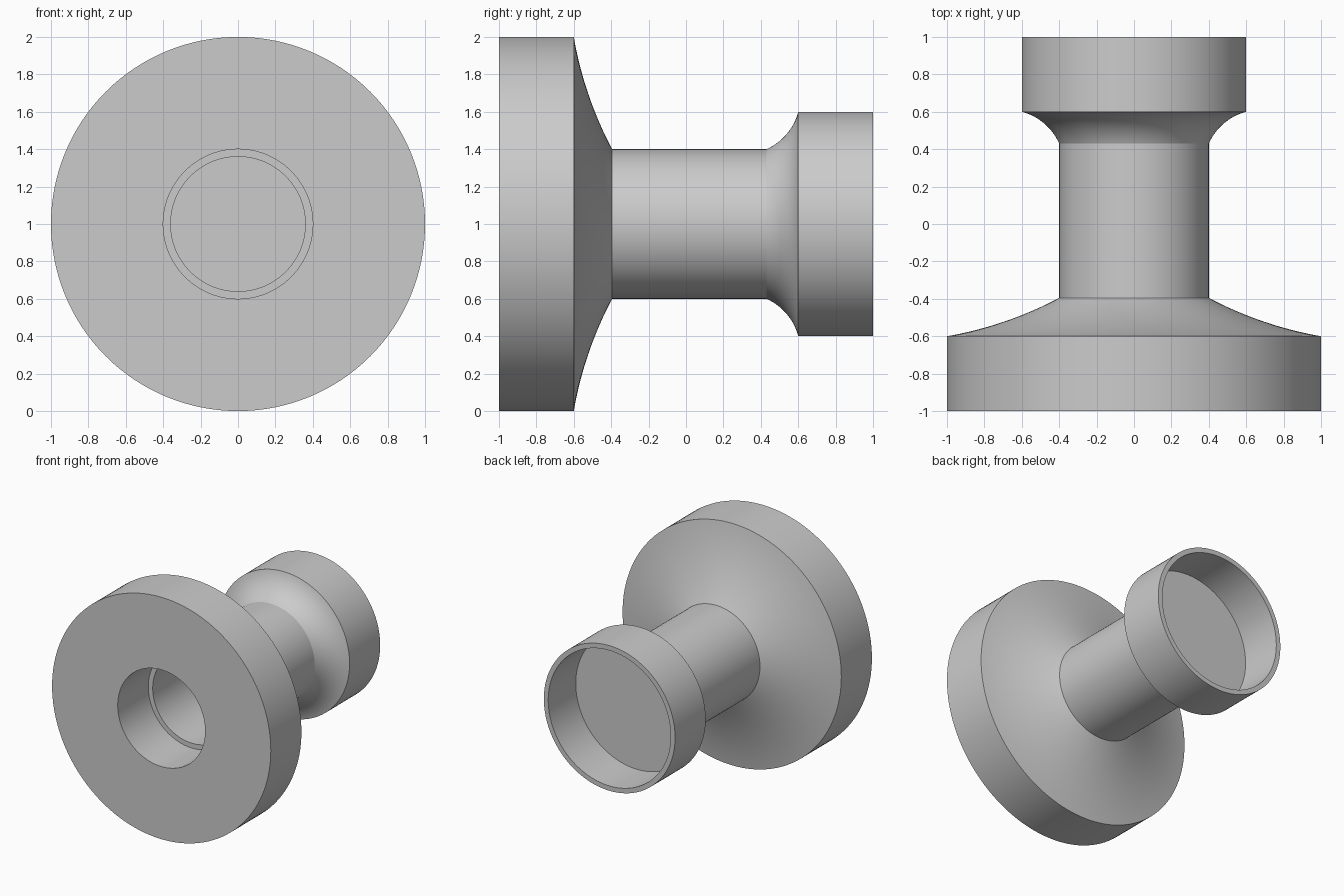
import bpy
import bmesh
import math

if "Cube" in bpy.data.objects:
    bpy.data.objects.remove(bpy.data.objects["Cube"])

SEGMENTS = 128
AXIS_Z = 1.0

grey = bpy.data.materials.new("plain grey")
grey.diffuse_color = (0.6, 0.6, 0.6, 1.0)
grey.use_nodes = True
grey.node_tree.nodes["Principled BSDF"].inputs["Base Color"].default_value = grey.diffuse_color


def arc(a, b, sag, steps=16):
    """Circular arc from a to b, bulging by sag to the left of a->b."""
    dx, dy = b[0] - a[0], b[1] - a[1]
    chord = math.hypot(dx, dy)
    nx, ny = -dy / chord, dx / chord
    half = 2 * math.atan(2 * sag / chord)
    radius = chord / (2 * math.sin(half))
    points = []
    for i in range(steps + 1):
        t = -half + 2 * half * i / steps
        along = radius * math.sin(t)
        rise = radius * (math.cos(t) - math.cos(half))
        points.append(((a[0] + b[0]) / 2 + dx / chord * along + nx * rise,
                       (a[1] + b[1]) / 2 + dy / chord * along + ny * rise))
    return points


def lathe(name, profile):
    """Revolve (radius, y) points around the horizontal y axis."""
    bm = bmesh.new()
    rings = []
    for r, y in profile:
        if r < 1e-6:
            rings.append([bm.verts.new((0, y, AXIS_Z))] * SEGMENTS)
            continue
        ring = []
        for k in range(SEGMENTS):
            a = 2 * math.pi * k / SEGMENTS
            ring.append(bm.verts.new((r * math.cos(a), y, AXIS_Z + r * math.sin(a))))
        rings.append(ring)
    for p, q in zip(rings, rings[1:]):
        for k in range(SEGMENTS):
            n = (k + 1) % SEGMENTS
            corners = list(dict.fromkeys((p[k], q[k], q[n], p[n])))
            bm.faces.new(corners)
    mesh = bpy.data.meshes.new(name)
    bm.to_mesh(mesh)
    bm.free()
    mesh.materials.append(grey)
    obj = bpy.data.objects.new(name, mesh)
    bpy.context.collection.objects.link(obj)
    bpy.ops.object.select_all(action='DESELECT')
    obj.select_set(True)
    bpy.context.view_layer.objects.active = obj
    bpy.ops.object.shade_smooth_by_angle(angle=math.radians(20))
    return obj


# Inner bore: closed end, long wall and the small step behind the front disc
lathe("bore", [(0, 0.6), (0.36, 0.6), (0.36, -0.6), (0.4, -0.6)])

# Wide front disc with its opening and the shallow concave flare behind it
lathe("front_disc", [(0.4, -0.6), (0.4, -1.0), (1.0, -1.0)]
      + arc((1.0, -0.6), (0.4, -0.395), 0.025))

# Straight neck
lathe("neck", [(0.4, -0.395), (0.4, 0.43)])

# Rear cup: concave flare, rim, thin wall and recessed floor
lathe("rear_cup", arc((0.4, 0.43), (0.6, 0.6), 0.03)
      + [(0.6, 1.0), (0.56, 1.0), (0.56, 0.64), (0, 0.64)])
